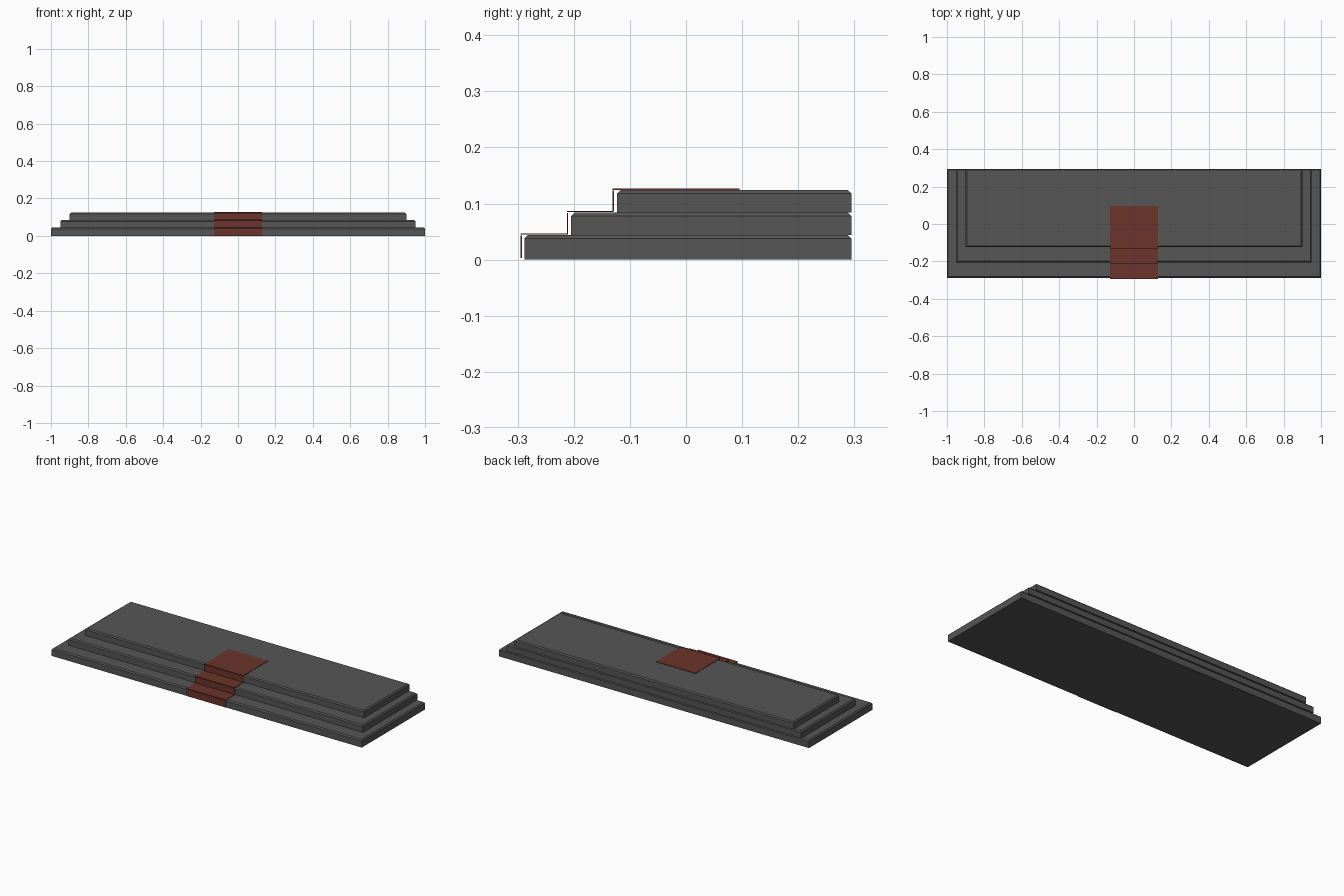
import bpy
import bmesh
from mathutils import Vector

if "Cube" in bpy.data.objects:
    bpy.data.objects.remove(bpy.data.objects["Cube"])


def material(name, rgb):
    m = bpy.data.materials.new(name)
    m.diffuse_color = (*rgb, 1.0)
    m.use_nodes = True
    m.node_tree.nodes["Principled BSDF"].inputs["Base Color"].default_value = m.diffuse_color
    return m


stone = material("dark grey stone", (0.092, 0.092, 0.092))
red = material("dark red carpet", (0.15, 0.034, 0.025))


def box(name, lo, hi, mat, chamfer=0.0):
    """Axis-aligned box, with an optional chamfer round the top rim."""
    lo, hi = Vector(lo), Vector(hi)
    bm = bmesh.new()
    bmesh.ops.create_cube(bm, size=1)
    for v in bm.verts:
        v.co = Vector((lo[i] + (v.co[i] + 0.5) * (hi[i] - lo[i]) for i in range(3)))
    if chamfer:
        rim = [e for e in bm.edges if all(v.co.z > hi.z - 1e-5 for v in e.verts)]
        bmesh.ops.bevel(bm, geom=rim, offset=chamfer, segments=1, affect='EDGES')
    mesh = bpy.data.meshes.new(name)
    bm.to_mesh(mesh)
    bm.free()
    mesh.materials.append(mat)
    obj = bpy.data.objects.new(name, mesh)
    bpy.context.collection.objects.link(obj)
    return obj


BACK = 0.295

# Three stacked stone tiers, flush at the back: half width, front y, bottom z, top z
tiers = [(1.0, -0.288, 0.0, 0.044),
         (0.95, -0.205, 0.044, 0.084),
         (0.90, -0.123, 0.084, 0.124)]
for i, (w, front, z0, z1) in enumerate(tiers):
    box(f"platform_tier_{i + 1}", (-w, front, z0), (w, BACK, z1), stone, 0.0065)

# Carpet runner: one riser and one tread plate per tier
W, T = 0.127, 0.0025
fronts = [-0.295, -0.2125, -0.131]
ends = [-0.2105, -0.129, 0.095]
for i, (y, end, tier) in enumerate(zip(fronts, ends, tiers)):
    z0, z1 = tier[2], tier[3]
    box(f"carpet_riser_{i + 1}", (-W, y, z0 + 0.003), (W, y + T, z1 - 0.001), red)
    box(f"carpet_tread_{i + 1}", (-W, y, z1 + 0.0005), (W, end, z1 + 0.003), red)
